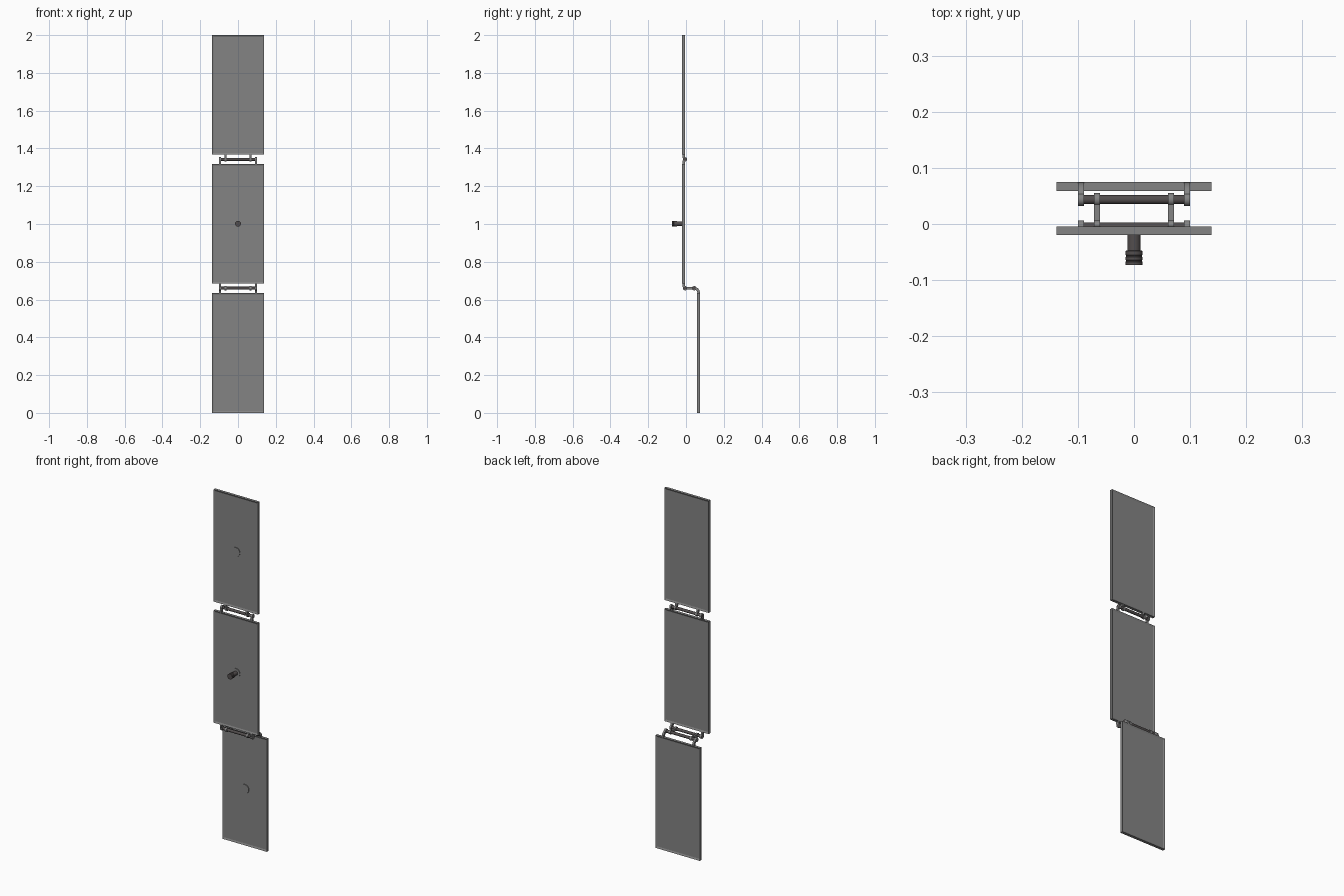
import bpy, bmesh, math
from mathutils import Vector

if "Cube" in bpy.data.objects:
    bpy.data.objects.remove(bpy.data.objects["Cube"])


def material(name, v):
    m = bpy.data.materials.new(name)
    m.diffuse_color = (*v, 1)
    m.use_nodes = True
    m.node_tree.nodes["Principled BSDF"].inputs["Base Color"].default_value = m.diffuse_color
    return m


GREY = material("panel grey", (0.23, 0.23, 0.23))
DARK = material("dark steel", (0.085, 0.075, 0.075))


def finish(name, bm, mat, smooth=False):
    bmesh.ops.recalc_face_normals(bm, faces=bm.faces)
    me = bpy.data.meshes.new(name)
    bm.to_mesh(me)
    bm.free()
    ob = bpy.data.objects.new(name, me)
    bpy.context.collection.objects.link(ob)
    me.materials.append(mat)
    if smooth:
        bpy.ops.object.select_all(action='DESELECT')
        ob.select_set(True)
        bpy.context.view_layer.objects.active = ob
        bpy.ops.object.shade_smooth_by_angle(angle=math.radians(35))
    return ob


def panel(name, y, z0, z1):
    # framed slab: front and back faces inset and sunk
    bm = bmesh.new()
    bmesh.ops.create_cube(bm, size=1)
    for v in bm.verts:
        v.co = Vector((v.co.x * 0.277, y + v.co.y * 0.0155, (z0 + z1) / 2 + v.co.z * (z1 - z0)))
    bm.normal_update()
    sides = [f for f in bm.faces if abs(f.normal.y) > 0.9]
    bmesh.ops.inset_individual(bm, faces=sides, thickness=0.013)
    bm.normal_update()
    for f in sides:
        for v in f.verts:
            v.co.y -= math.copysign(0.004, f.normal.y)
    finish(name, bm, GREY)
    # round mount in the middle of the front
    lathe(name + "_mount", [(0.0, y - 0.0072), (0.025, y - 0.0072), (0.025, y - 0.003)],
          (z0 + z1) / 2, GREY)


def lathe(name, profile, z, mat, seg=32):
    # (radius, y) profile turned around the y direction
    bm = bmesh.new()
    vs = [bm.verts.new((r, y, z)) for r, y in profile]
    es = [bm.edges.new(p) for p in zip(vs, vs[1:])]
    bmesh.ops.spin(bm, geom=vs + es, cent=(0, 0, z), axis=(0, 1, 0),
                   angle=2 * math.pi, steps=seg)
    bmesh.ops.remove_doubles(bm, verts=bm.verts, dist=1e-5)
    finish(name, bm, mat, True)


def prism(name, outline, x0, x1, mat):
    # (y, z) outline extruded along x
    bm = bmesh.new()
    f = bm.faces.new([bm.verts.new((x0, y, z)) for y, z in outline])
    g = bmesh.ops.extrude_face_region(bm, geom=[f])
    for v in g["geom"]:
        if isinstance(v, bmesh.types.BMVert):
            v.co.x = x1
    finish(name, bm, mat, True)


def rod(name, y, z, r, x0, x1, mat, seg=24):
    pts = [(y + r * math.cos(2 * math.pi * i / seg), z + r * math.sin(2 * math.pi * i / seg))
           for i in range(seg)]
    prism(name, pts, x0, x1, mat)


def arm(name, path, w, pivots, x, mat=GREY):
    # strip along a (y, z) path with round pivot eyes, on both sides
    left, right = [], []
    for i, (y, z) in enumerate(path):
        a, b = path[max(i - 1, 0)], path[min(i + 1, len(path) - 1)]
        d = (Vector(b) - Vector(a)).normalized() * w / 2
        left.append((y - d.y, z + d.x))
        right.append((y + d.y, z - d.x))
    for s, side in ((-1, "left"), (1, "right")):
        prism(f"{name}_{side}", left + right[::-1], s * x - 0.0052, s * x + 0.0052, mat)
        for y, z in pivots:
            rod(f"{name}_eye_{side}", y, z, 0.0115, s * x - 0.0055, s * x + 0.0055, mat)


FRONT_Y, BACK_Y = -0.0122, 0.067
PIV_Y, LINK_Y = -0.005, 0.0435
Z_UP, Z_LOW = 1.3425, 0.66

# three panels
panel("lower_panel", BACK_Y, 0.0, 0.635)
panel("middle_panel", FRONT_Y, 0.685, 1.318)
panel("upper_panel", FRONT_Y, 1.368, 2.0)

# upper hinge
rod("upper_hinge_bar", PIV_Y, Z_UP, 0.008, -0.1, 0.1, DARK)
arm("upper_hinge_outer_lug", [(FRONT_Y, 1.317), (FRONT_Y, 1.33), (PIV_Y, Z_UP)], 0.014,
    [(PIV_Y, Z_UP)], 0.0945)
arm("upper_hinge_inner_lug", [(FRONT_Y, 1.369), (FRONT_Y, 1.355), (PIV_Y, Z_UP)], 0.014,
    [(PIV_Y, Z_UP)], 0.066)

# lower double hinge
rod("lower_hinge_front_bar", PIV_Y, Z_LOW, 0.008, -0.1, 0.1, DARK)
rod("lower_hinge_back_bar", LINK_Y, Z_LOW, 0.008, -0.1, 0.1, DARK)
arm("lower_hinge_outer_lug", [(FRONT_Y, 0.686), (FRONT_Y, 0.672), (PIV_Y, Z_LOW)], 0.014,
    [(PIV_Y, Z_LOW)], 0.0945)
arm("lower_hinge_link", [(PIV_Y, Z_LOW), (LINK_Y, Z_LOW)], 0.014,
    [(PIV_Y, Z_LOW), (LINK_Y, Z_LOW)], 0.066)
R = BACK_Y - LINK_Y
curve = [(LINK_Y + R * math.sin(t * math.pi / 16), 0.634 + 0.026 * math.cos(t * math.pi / 16))
         for t in range(9)]
arm("lower_hinge_curved_lug", curve, 0.014, [(LINK_Y, Z_LOW)], 0.0945)

# grooved knob on the middle panel
lathe("knob", [(0.012, -0.015), (0.012, -0.047), (0.0155, -0.048), (0.0155, -0.055),
               (0.014, -0.056), (0.014, -0.058), (0.0155, -0.059), (0.0155, -0.064),
               (0.014, -0.065), (0.014, -0.0665), (0.0155, -0.0675), (0.0155, -0.073),
               (0.0, -0.0735)], 1.0015, DARK)
